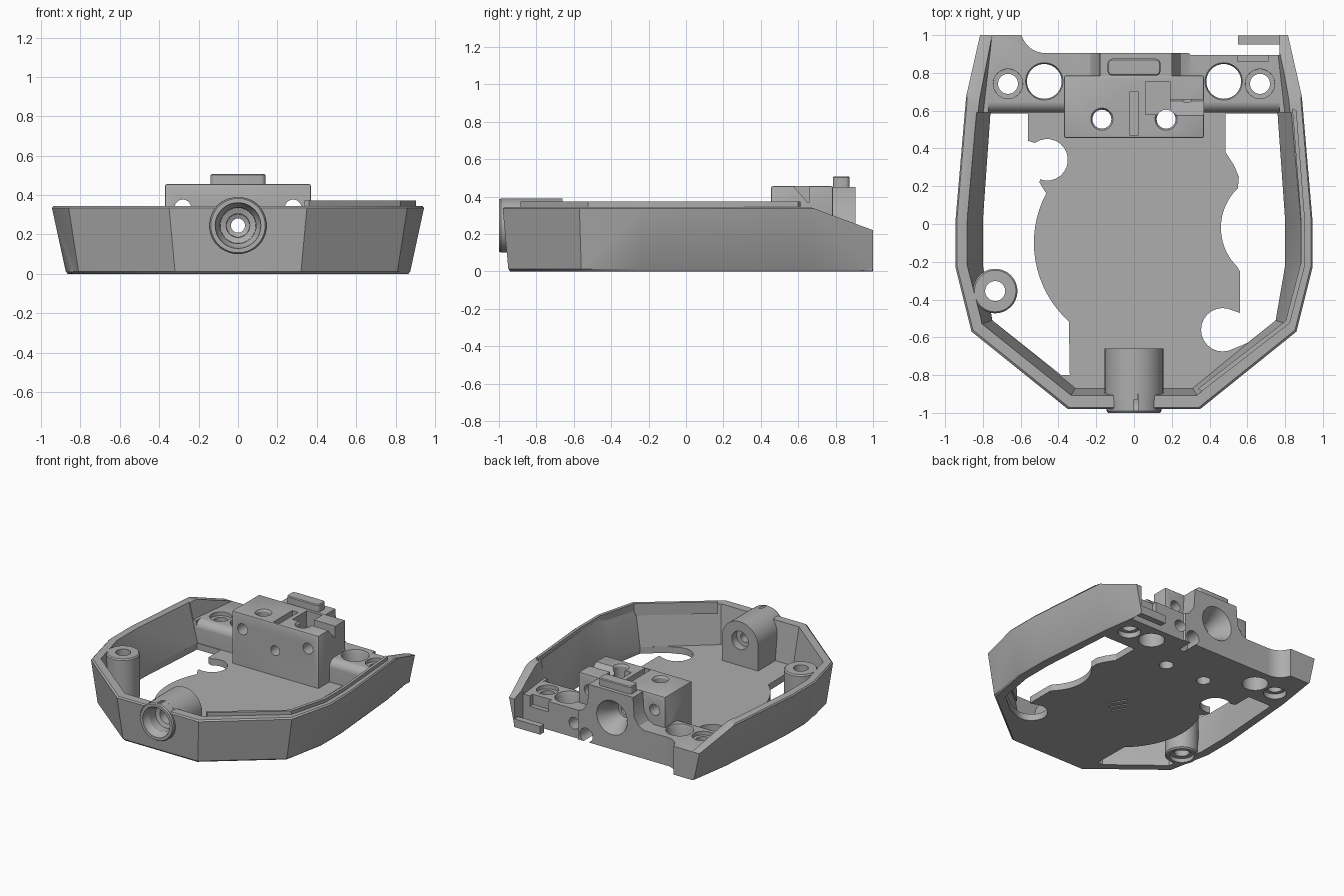
import bpy, bmesh, math
from mathutils import Vector

grey = bpy.data.materials.new("grey_plastic")
grey.diffuse_color = (0.42, 0.42, 0.42, 1)
AX = {'x': lambda u, v, t: (t, u, v), 'y': lambda u, v, t: (u, t, v), 'z': lambda u, v, t: (u, v, t)}


def loft(name, rings):
    """Closed solid through rings of equal point count."""
    bm = bmesh.new()
    vs = [[bm.verts.new(p) for p in r] for r in rings]
    n = len(rings[0])
    bm.faces.new(vs[0])
    bm.faces.new(vs[-1])
    for a, b in zip(vs, vs[1:]):
        for i in range(n):
            j = (i + 1) % n
            bm.faces.new((a[i], a[j], b[j], b[i]))
    bmesh.ops.recalc_face_normals(bm, faces=bm.faces)
    me = bpy.data.meshes.new(name)
    bm.to_mesh(me)
    bm.free()
    me.materials.append(grey)
    ob = bpy.data.objects.new(name, me)
    bpy.context.collection.objects.link(ob)
    return ob


def prism(name, pts, a, b, axis='z'):
    return loft(name, [[AX[axis](u, v, t) for u, v in pts] for t in (a, b)])


def box(name, x0, x1, y0, y1, z0, z1):
    return prism(name, [(x0, y0), (x1, y0), (x1, y1), (x0, y1)], z0, z1)


def arc(cx, cy, r, a0, a1, n=16):
    return [(cx + r * math.cos(math.radians(a0 + (a1 - a0) * i / n)),
             cy + r * math.sin(math.radians(a0 + (a1 - a0) * i / n))) for i in range(n + 1)]


def turned(name, cx, cy, steps, axis='z'):
    """Round solid: steps are (position along axis, radius)."""
    return loft(name, [[AX[axis](u, v, t) for u, v in arc(cx, cy, r, 0, 360, 40)[:-1]] for t, r in steps])


def boolean(ob, others, op='DIFFERENCE'):
    bpy.context.view_layer.objects.active = ob
    for o in others:
        m = ob.modifiers.new("bool", 'BOOLEAN')
        m.object, m.operation, m.solver = o, op, 'EXACT'
        bpy.ops.object.modifier_apply(modifier=m.name)
        bpy.data.objects.remove(o)


def bevel(ob, width, segs=2):
    m = ob.modifiers.new("bevel", 'BEVEL')
    m.width, m.segments = width, segs
    bpy.context.view_layer.objects.active = ob
    bpy.ops.object.modifier_apply(modifier=m.name)
    return ob


def mirrored(half):
    return [(-x, y) for x, y in reversed(half)] + half


def ring(half, z):
    return [(x, y, z) for x, y in mirrored(half)]


# Tray body: flared faceted shell
top = [(0.35, -0.98), (0.86, -0.57), (0.945, -0.23), (0.945, 0.02), (0.89, 0.66), (0.84, 1.0)]
low = [(0.32, -0.95), (0.81, -0.56), (0.875, -0.23), (0.875, 0.02), (0.82, 0.66), (0.77, 1.0)]
foot = [(x - 0.01, min(y + 0.01, 1.0)) for x, y in low]
lip_in = [(x - 0.008, min(y + 0.008, 1.0)) for x, y in top]
frame = loft("frame", [ring(foot, 0), ring(low, 0.012), ring(top, 0.335), ring(lip_in, 0.345)])

# Inner cavity and the space above the rear deck
in_low = [(0.31, -0.87), (0.75, -0.51), (0.80, -0.22), (0.80, 0.02), (0.76, 0.59)]
in_top = [(0.335, -0.91), (0.81, -0.53), (0.89, -0.22), (0.89, 0.02), (0.84, 0.59)]
boolean(frame, [
    loft("cavity", [ring(in_low, 0.05), ring(in_top, 0.37)]),
    loft("deck_space", [ring([(0.80, 0.57), (0.74, 1.1)], 0.22), ring([(0.84, 0.57), (0.79, 1.1)], 0.4)]),
    prism("wall_slope", [(0.62, 0.36), (1.1, 0.183), (1.1, 0.6), (0.62, 0.6)], -1.2, 1.2, 'x'),
    prism("deck_round", arc(0.65, 0.16, 0.0605, 90, 180, 8) + [(0.57, 0.16), (0.57, 0.2205)], -0.77, 0.77, 'x'),
])

# Floor openings either side of the central plate
left = ([(-0.76, 0.585), (-0.56, 0.585), (-0.56, 0.44), (-0.53, 0.43)] + arc(-0.46, 0.34, 0.11, 125, -110)
        + [(-0.50, 0.22), (-0.47, 0.17)] + arc(0.03, -0.1, 0.56, 152, 228)
        + [(-0.34, -0.80), (-0.385, -0.80), (-0.75, -0.51), (-0.80, -0.22), (-0.80, 0.02)])
right = ([(0.76, 0.585), (0.485, 0.585), (0.485, 0.38), (0.53, 0.31), (0.555, 0.25), (0.55, 0.19)]
         + arc(0.75, -0.02, 0.29, 140, 226) + [(0.56, -0.25), (0.56, -0.47), (0.53, -0.46)]
         + arc(0.47, -0.56, 0.115, 62, 300) + [(0.60, -0.63), (0.75, -0.51), (0.80, -0.22), (0.80, 0.02)])
boolean(frame, [prism("left_opening", left, -0.1, 0.06), prism("right_opening", right, -0.1, 0.06)])

# Rear block, tower with flared foot, and corner post
tower = [(-0.30, 0.1), (0.32, 0.1), (0.32, 0.21), (0.25, 0.24), (0.21, 0.30), (0.20, 0.45),
         (-0.18, 0.45), (-0.19, 0.30), (-0.23, 0.24), (-0.30, 0.21)]
boolean(frame, [
    bevel(box("block", -0.37, 0.37, 0.455, 0.785, 0.02, 0.455), 0.008),
    prism("tower", tower, 0.7, 0.96, 'y'),
    turned("post", -0.735, -0.355, [(0.0, 0.108), (0.01, 0.118), (0.335, 0.118), (0.345, 0.11)]),
], 'UNION')

# Rear edge outline
boolean(frame, [prism("rear_edge", [(-0.60, 1.1), (-0.60, 1.0)] + arc(-0.47, 1.035, 0.13, 195, 270, 8)
                      + [(0.29, 0.905), (0.30, 0.895), (0.77, 0.895), (0.77, 1.1)], -0.1, 0.6)])

# Deck, post and block holes
cuts = [turned("post_hole", -0.735, -0.355, [(-0.1, 0.085), (0.03, 0.085), (0.031, 0.053), (0.5, 0.053)])]
for s in (-1, 1):
    cuts += [
        turned("large_hole", s * 0.475, 0.755, [(-0.1, 0.092), (0.205, 0.092), (0.24, 0.108)]),
        turned("screw_hole", s * 0.667, 0.742,
               [(-0.1, 0.08), (0.04, 0.08), (0.041, 0.053), (0.19, 0.053), (0.191, 0.078), (0.4, 0.08)]),
        turned("block_hole", s * 0.17, 0.555, [(-0.1, 0.05), (0.44, 0.05), (0.47, 0.068)]),
        turned("cross_hole", s * 0.28, 0.335, [(0.4, 0.042), (0.9, 0.042)], 'y'),
    ]
cuts += [
    turned("rear_funnel", 0, 0.245, [(0.4, 0.038), (0.74, 0.038), (0.741, 0.06), (0.80, 0.07), (0.92, 0.14)], 'y'),
    turned("rear_hole", 0.33, 0.11, [(0.78, 0.045), (1.0, 0.045)], 'y'),
    turned("rear_notch", 0.22, 0.05, [(0.78, 0.055), (1.0, 0.055)], 'y'),
    box("slot", -0.025, 0.025, 0.47, 0.70, 0.34, 0.6),
    box("pocket", 0.06, 0.19, 0.58, 0.755, 0.33, 0.6),
    prism("side_groove", [(0.57, 0.46), (0.65, 0.37), (0.66, 0.37), (0.66, 0.46)], 0.12, 0.5, 'x'),
    box("deck_pocket", 0.55, 0.71, 0.86, 1.0, 0.14, 0.4),
    turned("bore", 0, 0.245, [(-1.2, 0.13), (-0.8, 0.13)], 'y'),
]
# Underside grooves
for i in (-1, 0, 1):
    x, y = 0.06 + i * 0.045, -0.09 + i * 0.03
    cuts.append(prism("groove", [(x - 0.046, y + 0.062), (x + 0.034, y - 0.068), (x + 0.046, y - 0.062),
                                 (x - 0.034, y + 0.068)], -0.1, 0.012))
boolean(frame, cuts)

# Front boss: arched housing with stepped bore and raised collar
arch = [(0.155, 0.03)] + arc(0, 0.235, 0.155, 0, 180, 32) + [(-0.155, 0.03)]
boss = prism("front_boss", arch, -0.93, -0.66, 'y')
boolean(boss, [turned("collar", 0, 0.245, [(-1.0, 0.138), (-0.99, 0.145), (-0.90, 0.145)], 'y')], 'UNION')
boolean(boss, [turned("boss_bore", 0, 0.245, [(-1.05, 0.12), (-0.985, 0.115), (-0.95, 0.092), (-0.88, 0.09),
                                              (-0.87, 0.06), (-0.80, 0.058), (-0.79, 0.036), (-0.72, 0.036),
                                              (-0.719, 0.07), (-0.6, 0.07)], 'y')])

# Raised lip on the right rim
path = [(0.36, -0.885), (0.825, -0.525), (0.905, -0.22), (0.905, 0.02), (0.86, 0.60)]
inner = [(x - 0.022, y + 0.012) for x, y in path]
lip = prism("rim_lip", path + inner[::-1], 0.28, 0.372)

# Top key and latch tab
key = bevel(prism("top_key", arc(0.115, 0.85, 0.025, 0, 90, 4) + arc(-0.115, 0.85, 0.025, 90, 180, 4)
                  + arc(-0.115, 0.81, 0.025, 180, 270, 4) + arc(0.115, 0.81, 0.025, 270, 360, 4),
                  0.44, 0.507), 0.006, 1)
tab = box("latch_tab", 0.55, 0.772, 0.95, 0.998, 0.002, 0.065)

for ob in (frame, boss, lip, key, tab):
    bpy.ops.object.select_all(action='DESELECT')
    ob.select_set(True)
    bpy.context.view_layer.objects.active = ob
    bpy.ops.object.shade_smooth_by_angle(angle=math.radians(30))
